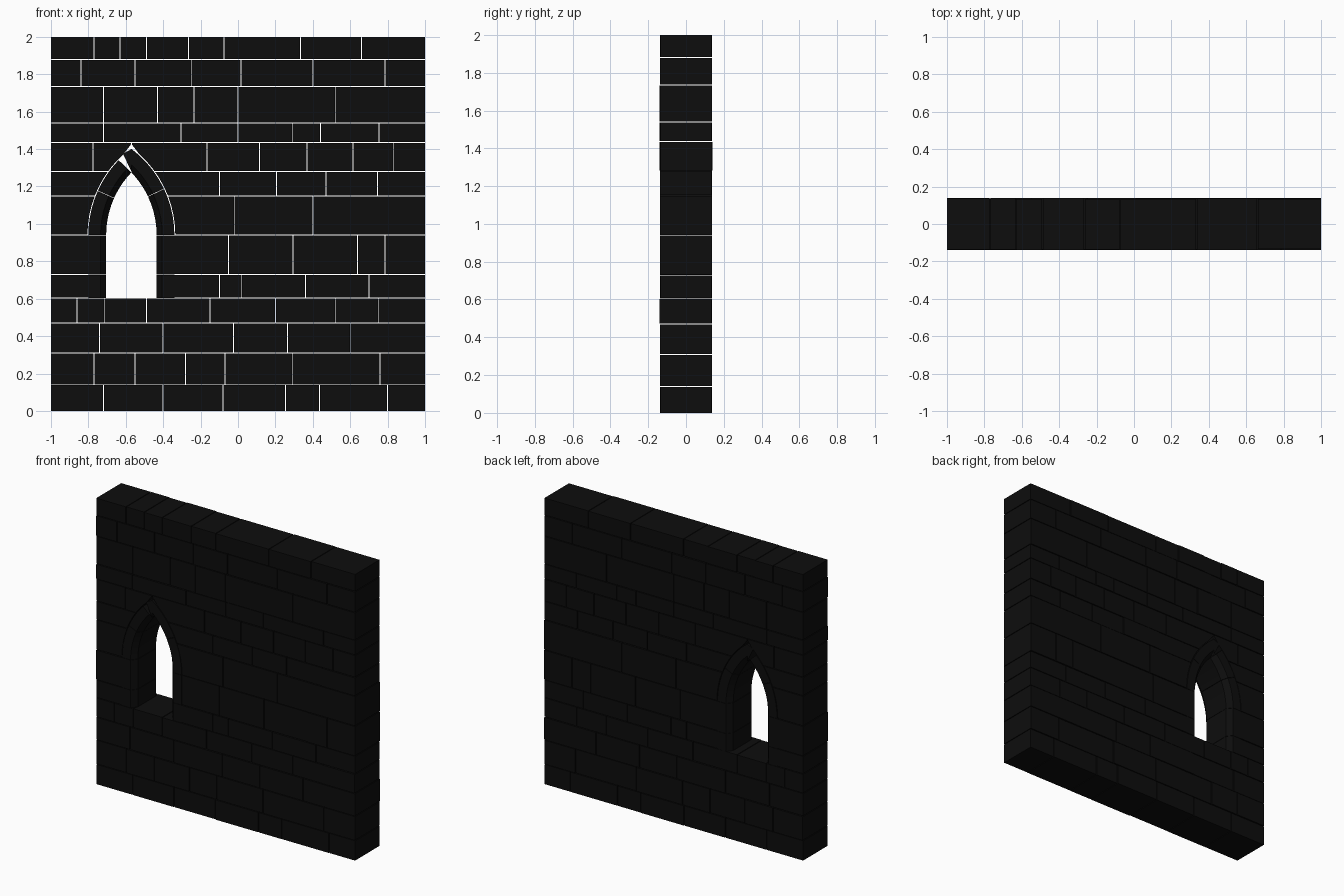
import bpy, bmesh, math, random

if "Cube" in bpy.data.objects:
    bpy.data.objects.remove(bpy.data.objects["Cube"])
random.seed(4)

stone = bpy.data.materials.new("dark_stone")
stone.diffuse_color = (0.004, 0.004, 0.004, 1)
stone.use_nodes = True
stone.node_tree.nodes["Principled BSDF"].inputs["Base Color"].default_value = stone.diffuse_color
GAP = 0.0025                      # half width of a joint
CX, SPRING, SILL = -0.57, 0.94, 0.605
R_IN, R_OUT, OFF = 0.483, 0.578, 0.348   # arc radii, arc centre offset


def make(name, bm):
    bmesh.ops.recalc_face_normals(bm, faces=bm.faces)
    me = bpy.data.meshes.new(name)
    bm.to_mesh(me)
    bm.free()
    ob = bpy.data.objects.new(name, me)
    bpy.context.collection.objects.link(ob)
    me.materials.append(stone)
    return ob


def loft(bm, rings):
    """Closed solid through matching rings of points."""
    vs = [[bm.verts.new(p) for p in r] for r in rings]
    n = len(vs[0])
    for a, b in zip(vs, vs[1:]):
        for i in range(n):
            bm.faces.new((a[i], a[(i + 1) % n], b[(i + 1) % n], b[i]))
    bm.faces.new(vs[0])
    bm.faces.new(vs[-1])


def block(bm, x0, x1, z0, z1):
    """One stone, its front and back faces slightly uneven in depth."""
    f, b = -0.134 - random.random() * 0.005, 0.134 + random.random() * 0.005
    loft(bm, [[(x0, y, z0), (x1, y, z0), (x1, y, z1), (x0, y, z1)] for y in (f, b)])


# stone courses: bottom, top, vertical joints
courses = [
    (0, 0.14, [-0.72, -0.4, -0.08, 0.255, 0.435, 0.8]),
    (0.14, 0.31, [-0.77, -0.55, -0.28, -0.07, 0.29, 0.76]),
    (0.31, 0.47, [-0.74, -0.4, -0.025, 0.265, 0.6]),
    (0.47, 0.605, [-0.86, -0.715, -0.49, -0.15, 0.2, 0.52, 0.75]),
    (0.605, 0.73, [-0.1, 0.02, 0.36, 0.7]),
    (0.73, 0.94, [-0.05, 0.295, 0.64, 0.785]),
    (0.94, 1.15, [CX, -0.02, 0.4]),
    (1.15, 1.28, [CX, -0.1, 0.205, 0.47, 0.745]),
    (1.28, 1.435, [-0.775, CX, -0.165, 0.115, 0.37, 0.615, 0.83]),
    (1.435, 1.54, [-0.72, -0.305, 0, 0.29, 0.44, 0.755]),
    (1.54, 1.735, [-0.72, -0.43, -0.235, 0, 0.52]),
    (1.735, 1.88, [-0.84, -0.55, -0.25, 0.015, 0.4, 0.785]),
    (1.88, 2.0, [-0.77, -0.63, -0.49, -0.265, -0.075, 0.335, 0.66]),
]


def arc(r, side, t):
    """Point on the pointed arch; t is the angle up from the spring line."""
    return CX + side * (r * math.cos(t) - OFF), SPRING + r * math.sin(t)


# cutter for the wall around the arch
t_end = math.acos(OFF / 0.583)
left = [arc(0.583, -1, t_end * i / 10) for i in range(10)]
right = [arc(0.583, 1, t_end * i / 10) for i in range(10)]
outline = ([(left[0][0], 0.9)] + left + [(CX, 1.428)] + right[::-1] + [(right[0][0], 0.9)])
bm = bmesh.new()
loft(bm, [[(x, y, z) for x, z in outline] for y in (-0.4, 0.4)])
cutter = make("arch_cutter", bm)
cutter.hide_render = True
cutter.hide_viewport = True

for i, (z0, z1, joints) in enumerate(courses):
    bm = bmesh.new()
    xs = [-1] + joints + [1]
    low, high = z0 + (GAP if z0 else 0), z1 - (GAP if z1 < 2 else 0)
    for a, b in zip(xs, xs[1:]):
        a += GAP * (a > -1)
        b -= GAP * (b < 1)
        if i in (4, 5) and a == -1:         # course split by the window
            block(bm, -1, -0.80, low, high)
            block(bm, -0.34, b, low, high)
        else:
            block(bm, a, b, low, high)
    ob = make(f"stone_course_{i + 1}", bm)
    if i in (6, 7, 8):
        m = ob.modifiers.new("arch_hole", "BOOLEAN")
        m.object = cutter
        m.operation = "DIFFERENCE"
        m.solver = "EXACT"

# frame section: distance outward from the opening, depth
section = [(0.095, -0.137), (0.03, -0.137), (0, -0.10), (0, 0.10), (0.03, 0.137), (0.095, 0.137)]


def voussoir(name, side, t0, t1, steps=5, mitre=False):
    rings = []
    for k in range(steps + 1):
        t = t0 + (t1 - t0) * k / steps
        ring = []
        for d, y in section:
            r = R_IN + d
            # the mitred stone runs up to the vertical centre line
            tt = t0 + (math.acos(OFF / r) - t0) * k / steps if mitre else t
            x, z = arc(r, side, tt)
            ring.append((x, y, z))
        rings.append(ring)
    bm = bmesh.new()
    loft(bm, rings)
    make(name, bm)


# straight jambs
for side, word in ((-1, "left"), (1, "right")):
    for j, (z0, z1) in enumerate(((SILL, 0.73), (0.73, SPRING))):
        bm = bmesh.new()
        loft(bm, [[(CX + side * (0.135 + d), y, z) for d, y in section] for z in (z0, z1 - 0.002)])
        make(f"{word}_jamb_{j + 1}", bm)

# arch stones: left side stops short, leaving the open notch by the crown
t_apex = math.acos(OFF / R_IN)
voussoir("left_arch_lower", -1, 0, 0.42)
voussoir("left_arch_upper", -1, 0.425, t_apex)
voussoir("right_arch_lower", 1, 0, 0.44)
voussoir("right_arch_upper", 1, 0.445, t_apex, mitre=True)

# crown wedge leaning over the centre line
bm = bmesh.new()
wedge = [(CX, 1.28), (CX, 1.40), (-0.615, 1.375)]
loft(bm, [[(x, y, z) for x, z in wedge] for y in (-0.137, 0.137)])
make("crown_stone", bm)
